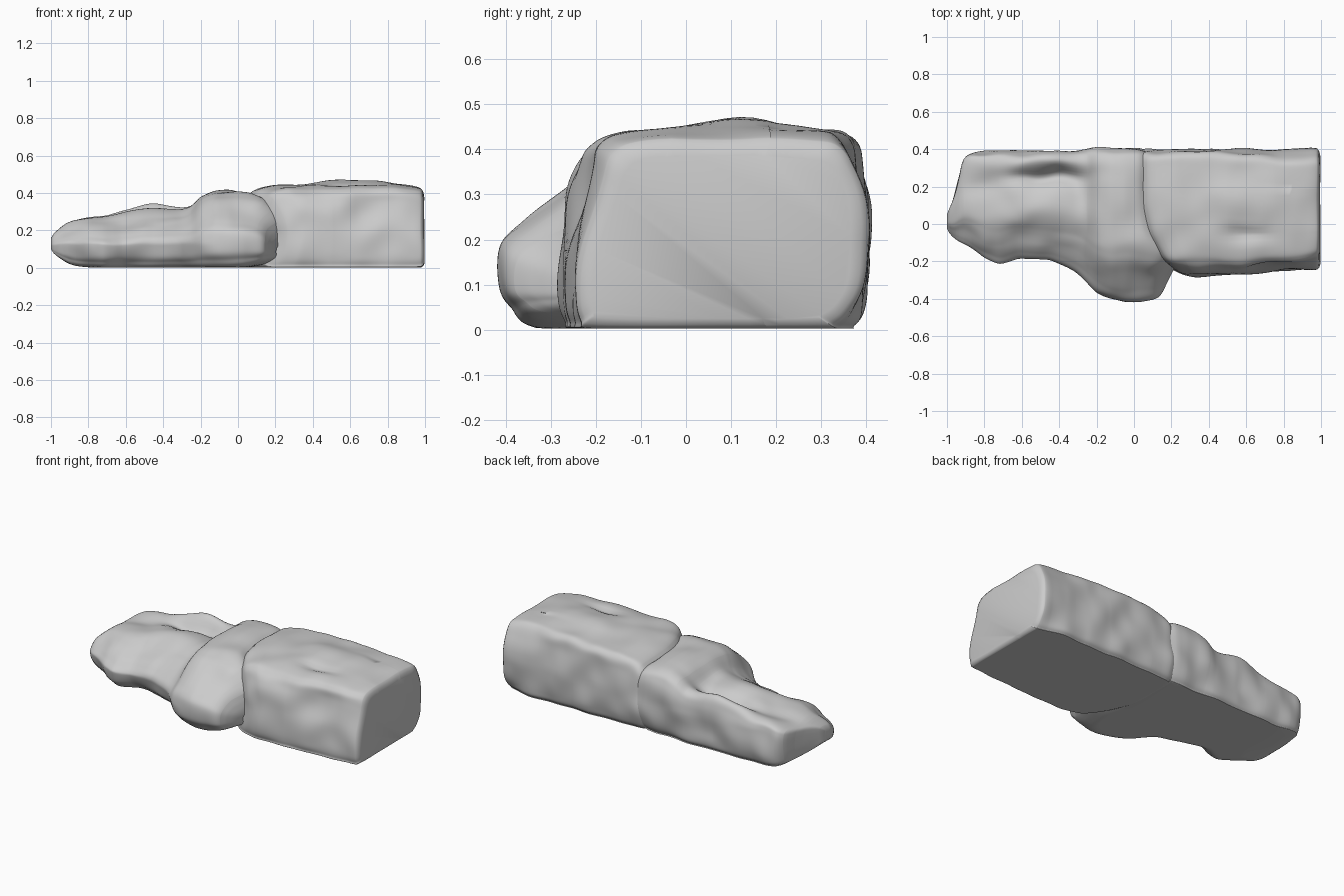
import bpy, bmesh, math
from mathutils import Vector, noise

if "Cube" in bpy.data.objects:
    bpy.data.objects.remove(bpy.data.objects["Cube"])


def lerp_table(table, x):
    """Interpolate rows of (x, a, b, ...)."""
    if x <= table[0][0]:
        return table[0][1:]
    for p, q in zip(table, table[1:]):
        if x <= q[0]:
            t = (x - p[0]) / (q[0] - p[0])
            return [a + (b - a) * t for a, b in zip(p[1:], q[1:])]
    return table[-1][1:]


def soft_table(table, x):
    """Average nearby samples so the stations blend, but keep the ends crisp."""
    w = min(0.02, (x - table[0][0]) * 0.6, (table[-1][0] - x) * 0.6)
    rows = [lerp_table(table, x + w * k) for k in (-1, -0.5, 0, 0.5, 1)]
    return [sum(c) / 5 for c in zip(*rows)]


def resample(points, steps):
    """Closed Catmull-Rom curve through the profile points."""
    out, n = [], len(points)
    for i in range(n):
        p0, p1, p2, p3 = [Vector(points[(i + k) % n]) for k in (-1, 0, 1, 2)]
        for s in range(steps):
            t = s / steps
            out.append(0.5 * (2 * p1 + (p2 - p0) * t + (2 * p0 - 5 * p1 + 4 * p2 - p3) * t * t
                              + (3 * p1 - p0 - 3 * p2 + p3) * t ** 3))
    return out


def bump(x, y, cx, cy, sx, sy):
    return math.exp(-((x - cx) / sx) ** 2 - ((y - cy) / sy) ** 2)


def loft(name, stations, profile, count, deform, rough):
    """Skin a profile through stations of (x, y min, y max, z min, z max)."""
    prof = resample(profile, 8)
    x0, x1 = stations[0][0], stations[-1][0]
    xs = sorted({round(x0 + (x1 - x0) * i / count, 4) for i in range(count + 1)}
                | {s[0] for s in stations})
    bm = bmesh.new()
    rings = []
    for x in xs:
        ya, yb, za, zb = soft_table(stations, x)
        ring = []
        for u, v in prof:
            p = Vector((x, ya + (yb - ya) * u, za + (zb - za) * v))
            p = deform(p, v)
            n = noise.noise_vector(p * 6.5) * rough
            p += Vector((n.x * 0.3, n.y, n.z * min(1, max(0, v) * 2) * 0.7))
            p.z = max(0.003, p.z)
            ring.append(bm.verts.new(p))
        rings.append(ring)
    n = len(prof)
    for a, b in zip(rings, rings[1:]):
        for i in range(n):
            bm.faces.new((a[i], a[(i + 1) % n], b[(i + 1) % n], b[i]))
    bm.faces.new(rings[0][::-1])
    bm.faces.new(rings[-1])
    bmesh.ops.recalc_face_normals(bm, faces=bm.faces)
    mesh = bpy.data.meshes.new(name)
    bm.to_mesh(mesh)
    bm.free()
    obj = bpy.data.objects.new(name, mesh)
    bpy.context.collection.objects.link(obj)
    bpy.context.view_layer.objects.active = obj
    obj.select_set(True)
    bpy.ops.object.shade_smooth_by_angle(angle=math.radians(60))
    obj.select_set(False)
    return obj


# Large squared block with a slanted left end
def shape_block(p, v):
    slant = 0.22 * min(1.1, max(0, (0.1 - p.y) / 0.37)) ** 1.5
    slant *= 0.75 + 0.25 * math.cos((p.z - 0.2) * 8)
    fade = max(0, 1 - (p.x - 0.02) / 0.5)
    top = max(0, v) ** 4
    p.z -= 0.025 * top * bump(p.x, p.y, 0.6, -0.06, 0.12, 0.04)
    p.z += 0.02 * top * bump(p.x, p.y, 0.6, 0.14, 0.25, 0.12)
    if p.y < -0.05:
        # front face leans back near its top, and is hollowed at the right
        p.y += 0.035 * math.exp(-((p.x - 0.72) / 0.2) ** 2 - ((p.z - 0.3) / 0.1) ** 2)
        p.y += 0.03 * math.exp(-((p.x - 1.0) / 0.14) ** 2 - ((p.z - 0.29) / 0.14) ** 2)
    if p.y > 0.2:
        # upper back edge is worn away towards the right end
        wear = min(1, max(0, (p.x - 0.55) / 0.4))
        p.y -= 0.035 * wear * max(0, (p.z - 0.22) / 0.2)
        # chipped lower back corner
        p.y -= 0.04 * math.exp(-((p.x - 1.0) / 0.1) ** 2 - (p.z / 0.08) ** 2)
    p.x += slant * fade
    return p


block_profile = [(0.08, 0), (0.025, 0.05), (0.005, 0.25), (0.01, 0.6), (0.05, 0.8), (0.1, 0.92),
                 (0.2, 0.98), (0.5, 1), (0.83, 0.99), (0.95, 0.95), (0.985, 0.75),
                 (1, 0.35), (0.98, 0.1), (0.945, 0.02), (0.9, 0), (0.5, 0)]
block_stations = [(0.0, -0.22, 0.36, 0.02, 0.31), (0.03, -0.25, 0.385, 0, 0.36),
                  (0.07, -0.27, 0.40, 0, 0.405), (0.12, -0.275, 0.40, 0, 0.425),
                  (0.2, -0.28, 0.40, 0, 0.438), (0.5, -0.28, 0.40, 0, 0.447),
                  (0.75, -0.265, 0.40, 0, 0.45), (0.92, -0.255, 0.405, 0, 0.44),
                  (0.975, -0.255, 0.41, 0, 0.43), (0.99, -0.245, 0.395, 0.01, 0.41),
                  (0.996, -0.22, 0.37, 0.025, 0.385)]
loft("squared_block", block_stations, block_profile, 60, shape_block, 0.016)


# Low lobed slab, with a swollen collar where it meets the block
def shape_slab(p, v):
    top = max(0, v) ** 3
    p.z += 0.055 * top * bump(p.x, p.y, -0.47, 0.35, 0.22, 0.07)
    p.z -= 0.06 * top * bump(p.x, p.y, -0.45, 0.26, 0.19, 0.05)
    p.z += 0.015 * top * bump(p.x, p.y, -0.48, 0.07, 0.2, 0.07)
    p.z -= 0.025 * top * bump(p.x, p.y, -0.55, -0.06, 0.25, 0.06)
    p.z -= 0.02 * top * bump(p.x, p.y, -0.82, 0.2, 0.1, 0.06)
    if p.x > -0.1:
        reach = 0.03 + 0.06 * min(1, p.z / 0.25)
        p.x += reach * math.exp(-((p.y + 0.16) / 0.11) ** 2) * min(1, (p.x + 0.1) / 0.15)
    elif p.y < 0:
        # front side is undercut along the foot
        p.y += 0.05 * min(1, (-0.1 - p.x) / 0.2) * max(0, 1 - p.z / 0.13) * min(1, -p.y / 0.1)
    return p


slab_profile = [(0.12, 0), (0.03, 0.12), (0, 0.25), (0.005, 0.48), (0.07, 0.62), (0.17, 0.77),
                (0.28, 0.92), (0.42, 1), (0.75, 1), (0.93, 0.97), (0.985, 0.83),
                (1, 0.5), (0.98, 0.15), (0.95, 0.03), (0.91, 0), (0.5, 0)]
slab_stations = [(-1.0, -0.03, 0.06, 0.1, 0.16), (-0.985, -0.06, 0.10, 0.075, 0.185),
                 (-0.95, -0.09, 0.17, 0.05, 0.21), (-0.935, -0.10, 0.28, 0.04, 0.225),
                 (-0.91, -0.115, 0.35, 0.025, 0.24), (-0.87, -0.14, 0.38, 0.012, 0.255),
                 (-0.8, -0.20, 0.39, 0.005, 0.265),
                 (-0.72, -0.23, 0.39, 0, 0.27), (-0.62, -0.185, 0.39, 0, 0.285),
                 (-0.45, -0.2, 0.39, 0, 0.30), (-0.3, -0.27, 0.40, 0, 0.30),
                 (-0.25, -0.31, 0.40, 0, 0.315), (-0.2, -0.36, 0.40, 0, 0.375),
                 (-0.13, -0.395, 0.40, 0, 0.405), (-0.05, -0.41, 0.405, 0, 0.41),
                 (0.03, -0.41, 0.40, 0.005, 0.395), (0.1, -0.405, 0.385, 0.02, 0.345),
                 (0.14, -0.39, 0.36, 0.035, 0.29), (0.16, -0.35, 0.34, 0.045, 0.24),
                 (0.18, -0.26, 0.3, 0.06, 0.16)]
loft("lobed_slab", slab_stations, slab_profile, 90, shape_slab, 0.018)
